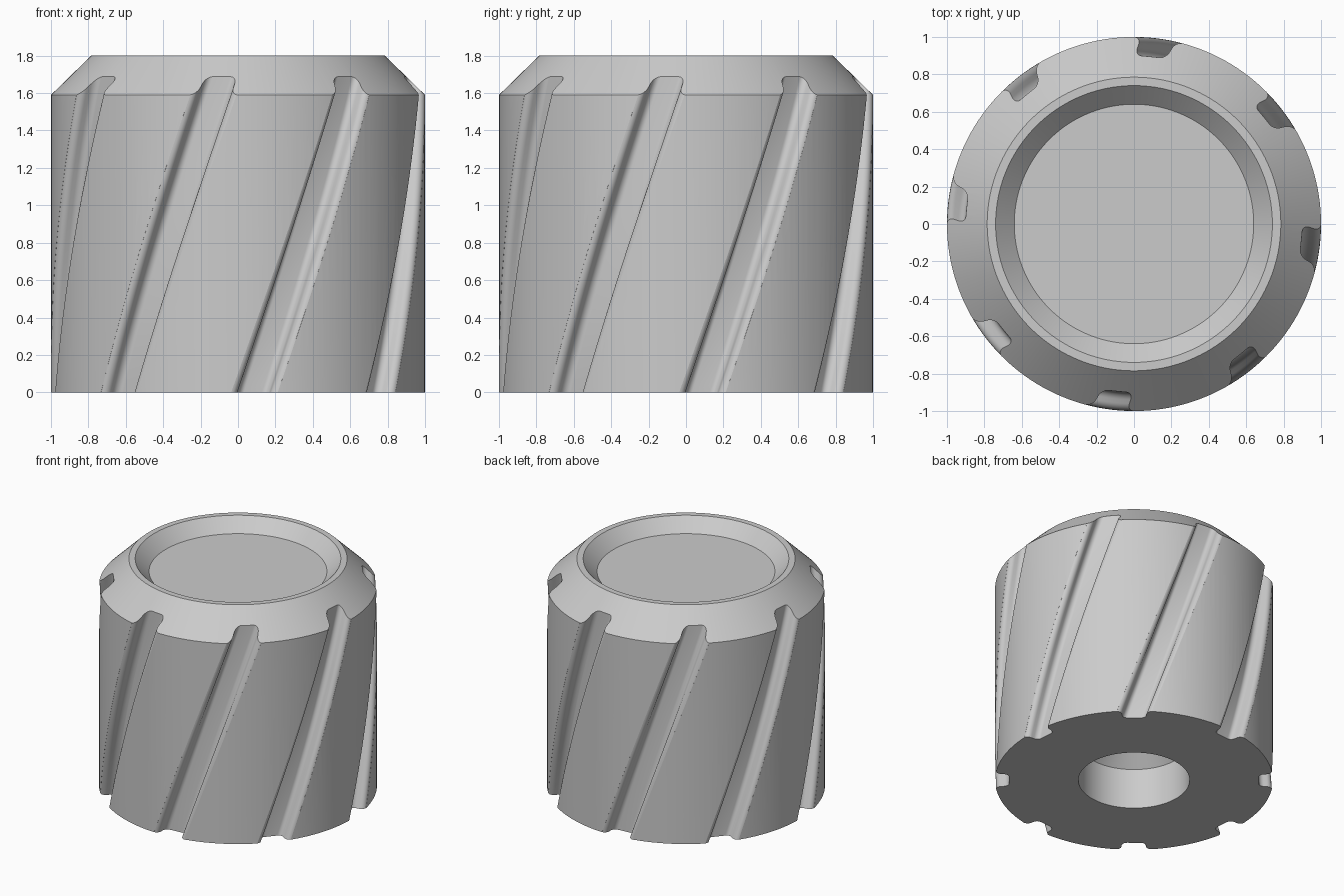
import bpy, bmesh
from math import sin, cos, pi, radians
from mathutils import Matrix

if "Cube" in bpy.data.objects:
    bpy.data.objects.remove(bpy.data.objects["Cube"])

GROOVES = 8
TWIST = radians(32.3) / 1.59      # helix angle per unit of height
FIRST = radians(-90 + 5.1)        # groove centre at the base
FILLET = 0.04
HALF = 0.093                      # half width of the groove between its walls


def make_object(name, bm, mat):
    bmesh.ops.recalc_face_normals(bm, faces=bm.faces)
    mesh = bpy.data.meshes.new(name)
    bm.to_mesh(mesh)
    bm.free()
    mesh.materials.append(mat)
    obj = bpy.data.objects.new(name, mesh)
    bpy.context.scene.collection.objects.link(obj)
    return obj


grey = bpy.data.materials.new("light grey")
grey.use_nodes = True
colour = (0.6, 0.6, 0.6, 1)
grey.diffuse_color = colour
grey.node_tree.nodes["Principled BSDF"].inputs["Base Color"].default_value = colour

# Knob body: shaft hole, flat base, wall, chamfer, rim and dished top
profile = [(0, 1.2), (0.31, 1.2), (0.31, 0.41), (0.4, 0.32), (0.4, 0), (1, 0),
           (1, 1.59), (0.785, 1.8), (0.74, 1.8), (0.64, 1.7), (0, 1.7)]
bm = bmesh.new()
verts = [bm.verts.new((r, 0, z)) for r, z in profile]
edges = [bm.edges.new(pair) for pair in zip(verts, verts[1:])]
bmesh.ops.spin(bm, geom=verts + edges, cent=(0, 0, 0), axis=(0, 0, 1),
               angle=2 * pi, steps=160, use_merge=True)
bmesh.ops.remove_doubles(bm, verts=bm.verts, dist=0.0005)
body = make_object("knob_body", bm, grey)

# Groove section: rounded lip, wall and rounded floor corner, then mirrored
half = [(HALF + FILLET, 1.15)]
for i in range(1, 9):
    a = pi / 2 * i / 8
    half.append((HALF + FILLET * (1 - sin(a)), 1 - FILLET * (1 - cos(a))))
half[1:1] = [(half[1][0], 1.05)]
for i in range(9):
    a = pi / 2 * i / 8
    half.append((HALF - FILLET * (1 - cos(a)), 0.9 + FILLET * (1 - sin(a))))
section = half + [(-t, r) for t, r in reversed(half)]

# Helical cutters, one for each groove
bm = bmesh.new()
LEVELS, LOW, HIGH = 40, -0.05, 1.85
for g in range(GROOVES):
    rings = []
    for k in range(LEVELS + 1):
        z = LOW + (HIGH - LOW) * k / LEVELS
        turn = Matrix.Rotation(FIRST + g * 2 * pi / GROOVES + z * TWIST, 3, 'Z')
        ring = []
        for t, r in section:
            v = bm.verts.new((r * cos(t), r * sin(t), z))
            v.co = turn @ v.co
            ring.append(v)
        rings.append(ring)
    n = len(section)
    for low, high in zip(rings, rings[1:]):
        for i in range(n):
            j = (i + 1) % n
            bm.faces.new((low[i], low[j], high[j], high[i]))
    bm.faces.new(rings[0])
    bm.faces.new(rings[-1])
cutter = make_object("groove_cutter", bm, grey)
cutter.hide_render = True
cutter.hide_viewport = False

# Cut the grooves, then drop the helper
cut = body.modifiers.new("grooves", 'BOOLEAN')
cut.operation = 'DIFFERENCE'
cut.solver = 'EXACT'
cut.object = cutter
bpy.ops.object.select_all(action='DESELECT')
bpy.context.view_layer.objects.active = body
body.select_set(True)
bpy.ops.object.modifier_apply(modifier=cut.name)
bpy.data.objects.remove(cutter)
bpy.ops.object.shade_smooth_by_angle(angle=radians(30))
